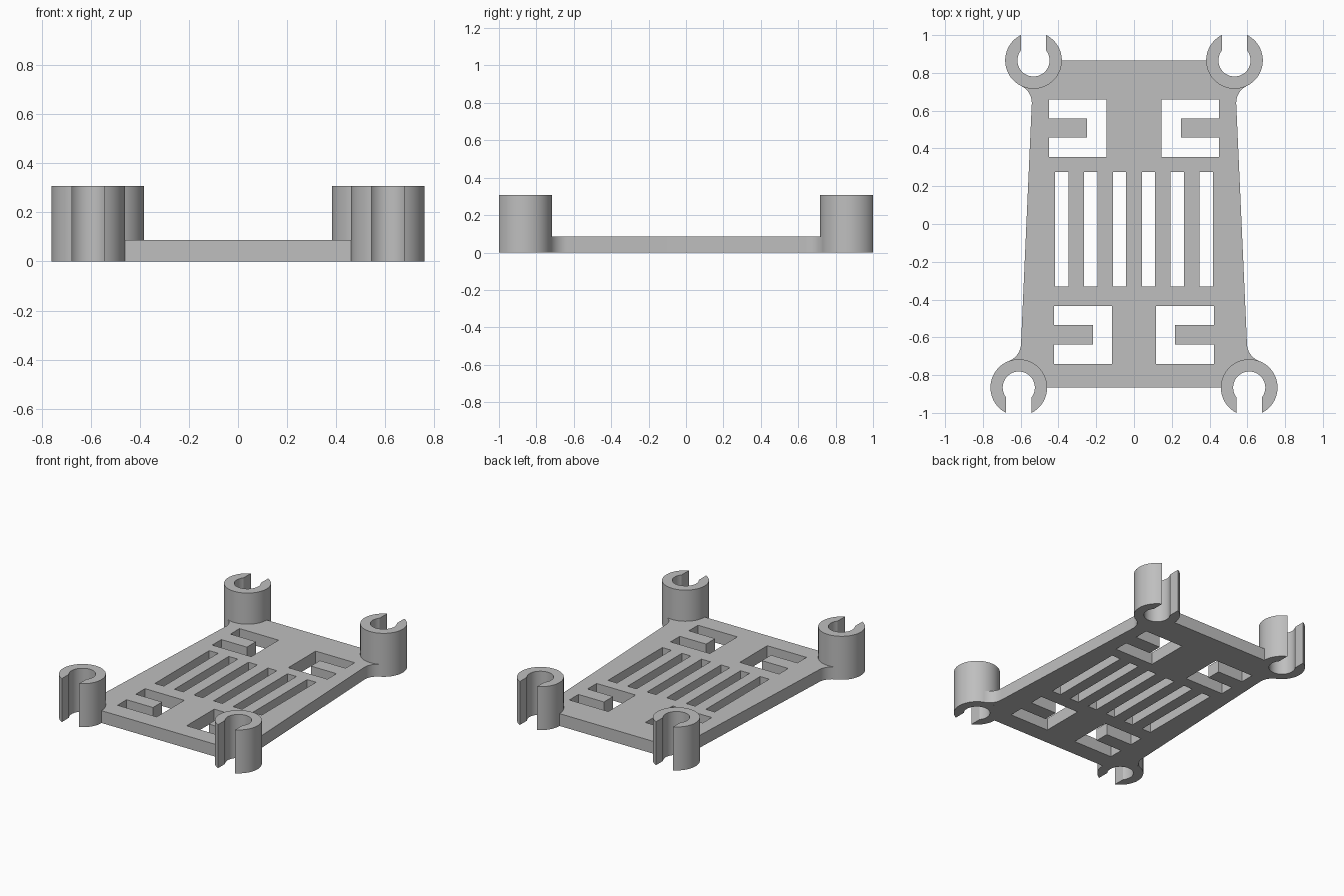
import bpy, bmesh, math
from math import pi, sqrt, atan2, acos, cos, sin

cube = bpy.data.objects.get("Cube")
if cube:
    bpy.data.objects.remove(cube, do_unlink=True)

PLATE_H, CLIP_H = 0.087, 0.307
R_OUT, R_IN, SLOT = 0.15, 0.085, 0.067      # clip radii and half slot width
FILLET = 0.1
CLIP_Y = 0.866
BACK_X, FRONT_X = 0.532, 0.61

grey = bpy.data.materials.new("plain grey")
grey.use_nodes = True
colour = (0.52, 0.52, 0.52, 1)
grey.diffuse_color = colour
grey.node_tree.nodes["Principled BSDF"].inputs["Base Color"].default_value = colour


def arc(cx, cy, r, a, b, n):
    return [(cx + r * cos(a + (b - a) * i / n), cy + r * sin(a + (b - a) * i / n))
            for i in range(n + 1)]


def mirrored(points):
    return [(-x, y) for x, y in reversed(points)]


def rect(x0, x1, y0, y1):
    return [(x0, y0), (x1, y0), (x1, y1), (x0, y1)]


def slab(name, loops, height):
    """Fill closed loops (outline first, then holes) and extrude upward."""
    bm = bmesh.new()
    edges = []
    for loop in loops:
        vs = [bm.verts.new((x, y, 0)) for x, y in loop]
        edges += [bm.edges.new((vs[i - 1], vs[i])) for i in range(len(vs))]
    bmesh.ops.triangle_fill(bm, edges=edges, use_beauty=True, normal=(0, 0, 1))
    top = bmesh.ops.extrude_face_region(bm, geom=bm.faces[:])["geom"]
    bmesh.ops.translate(bm, vec=(0, 0, height),
                        verts=[g for g in top if isinstance(g, bmesh.types.BMVert)])
    bmesh.ops.recalc_face_normals(bm, faces=bm.faces[:])
    mesh = bpy.data.meshes.new(name)
    bm.to_mesh(mesh)
    bm.free()
    mesh.materials.append(grey)
    obj = bpy.data.objects.new(name, mesh)
    bpy.context.collection.objects.link(obj)
    bpy.ops.object.select_all(action="DESELECT")
    obj.select_set(True)
    bpy.context.view_layer.objects.active = obj
    bpy.ops.object.shade_smooth_by_angle(angle=math.radians(30))


def corner(cx, side_x, s):
    """Plate edge from the long side, round the fillet and along the clip."""
    cy = s * CLIP_Y
    dx = side_x + FILLET - cx
    dy = s * sqrt((R_OUT + FILLET) ** 2 - dx ** 2)
    fillet = arc(side_x + FILLET, cy - dy, FILLET, s * pi, atan2(dy, -dx), 10)
    rim = arc(cx, cy, R_OUT, atan2(-dy, dx), -s * pi, 20)
    return fillet + rim[1:]


def bracket_hole(x0, x1, y0, y1, tip):
    """Square window with a tongue reaching in from its outer side."""
    third = (y1 - y0) / 3
    return [(x0, y0), (x1, y0), (x1, y0 + third), (tip, y0 + third),
            (tip, y1 - third), (x1, y1 - third), (x1, y1), (x0, y1)]


# Base plate with its windows and slots
half = corner(FRONT_X, 0.598, -1)[::-1] + corner(BACK_X, 0.541, 1)
holes = []
for window in (bracket_hole(0.145, 0.45, 0.355, 0.66, 0.25),
               bracket_hole(0.117, 0.424, -0.74, -0.433, 0.218)):
    holes += [window, mirrored(window)]
for i in range(6):
    x = (i - 2.5) * 0.153
    holes.append(rect(x - 0.035, x + 0.035, -0.332, 0.275))
slab("base_plate", [half + mirrored(half)] + holes, PLATE_H)

# Four open ring clips, slots facing away from the plate
a_out, a_in = acos(SLOT / R_OUT), acos(SLOT / R_IN)
ring = arc(0, 0, R_OUT, a_out, -pi - a_out, 56) + arc(0, 0, R_IN, -pi - a_in, a_in, 44)
for end, cx, s in (("front", FRONT_X, -1), ("back", BACK_X, 1)):
    for side, m in (("left", 1), ("right", -1)):
        slab(f"{end}_{side}_clip",
             [[(m * cx + x, s * (CLIP_Y + y)) for x, y in ring]], CLIP_H)
